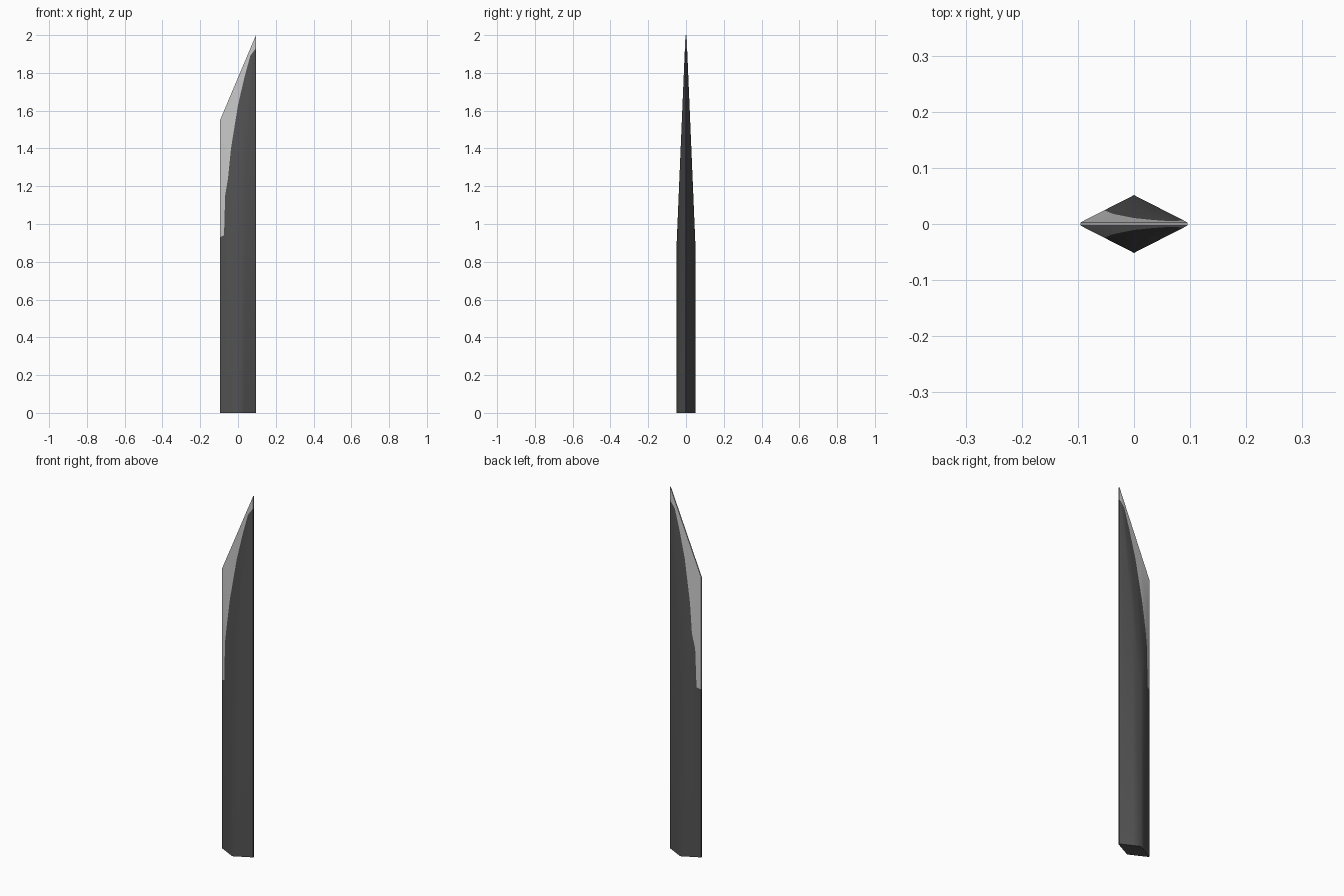
import bpy, bmesh, math

if "Cube" in bpy.data.objects:
    bpy.data.objects.remove(bpy.data.objects["Cube"])

W, D, T = 0.095, 0.0515, 0.003      # half width, half depth, half edge thickness
LOW, HIGH, KNEE = 1.55, 2.0, 0.85   # top of short edge, tip, start of taper

# x position and height of the line where the honed light edge begins
HONE = [(-W, 0.93), (-0.074, 0.94), (-0.068, 1.15), (-0.053, 1.24), (-0.037, 1.40),
        (0.0, 1.63), (0.035, 1.78), (0.065, 1.89), (0.0885, 1.922), (W, 1.93)]


def top(x):
    return LOW + (HIGH - LOW) * (x + W) / (2 * W)


def crease(x):
    end = LOW if x < 0 else HIGH
    return KNEE + (end - KNEE) * abs(x) / W


def depth(x, z):
    # diamond section, cut by a plane leaning in to the slanted top edge
    k = min(1 - abs(x) / W, (top(x) - z) / (top(0) - KNEE))
    return T + (D - T) * max(k, 0)


def material(name, v):
    m = bpy.data.materials.new(name)
    m.diffuse_color = (v, v, v, 1)
    m.use_nodes = True
    m.node_tree.nodes["Principled BSDF"].inputs["Base Color"].default_value = m.diffuse_color
    return m


bm = bmesh.new()
columns = {}
for side in (-1, 1):
    cols = []
    for x, h in HONE:
        zs = [0] + sorted((h, crease(x))) + [top(x)]
        cols.append([bm.verts.new((x, side * depth(x, z), z)) for z in zs])
    columns[side] = cols
    # broad faces, light above the hone line
    for i in range(len(cols) - 1):
        a, b = cols[i], cols[i + 1]
        mid_h = (HONE[i][1] + HONE[i + 1][1]) / 2
        for j in range(3):
            f = bm.faces.new((a[j], b[j], b[j + 1], a[j + 1]))
            f.material_index = int(f.calc_center_median().z > mid_h)

front, back = columns[-1], columns[1]
# narrow flats along both vertical edges
for c, h in ((0, HONE[0][1]), (-1, HONE[-1][1])):
    for j in range(3):
        if (front[c][j].co - front[c][j + 1].co).length < 1e-5:
            continue
        f = bm.faces.new((front[c][j], front[c][j + 1], back[c][j + 1], back[c][j]))
        f.material_index = int(f.calc_center_median().z > h)
# slanted top flat and base
for i in range(len(front) - 1):
    f = bm.faces.new((front[i][3], front[i + 1][3], back[i + 1][3], back[i][3]))
    f.material_index = 1
    bm.faces.new((front[i][0], front[i + 1][0], back[i + 1][0], back[i][0]))

bmesh.ops.remove_doubles(bm, verts=bm.verts, dist=0.0005)
bmesh.ops.recalc_face_normals(bm, faces=bm.faces)
mesh = bpy.data.meshes.new("blade")
bm.to_mesh(mesh)
bm.free()
mesh.materials.append(material("dark steel", 0.085))
mesh.materials.append(material("honed edge", 0.56))
blade = bpy.data.objects.new("blade", mesh)
bpy.context.collection.objects.link(blade)
bpy.context.view_layer.objects.active = blade
blade.select_set(True)
bpy.ops.object.shade_smooth_by_angle(angle=math.radians(58))
